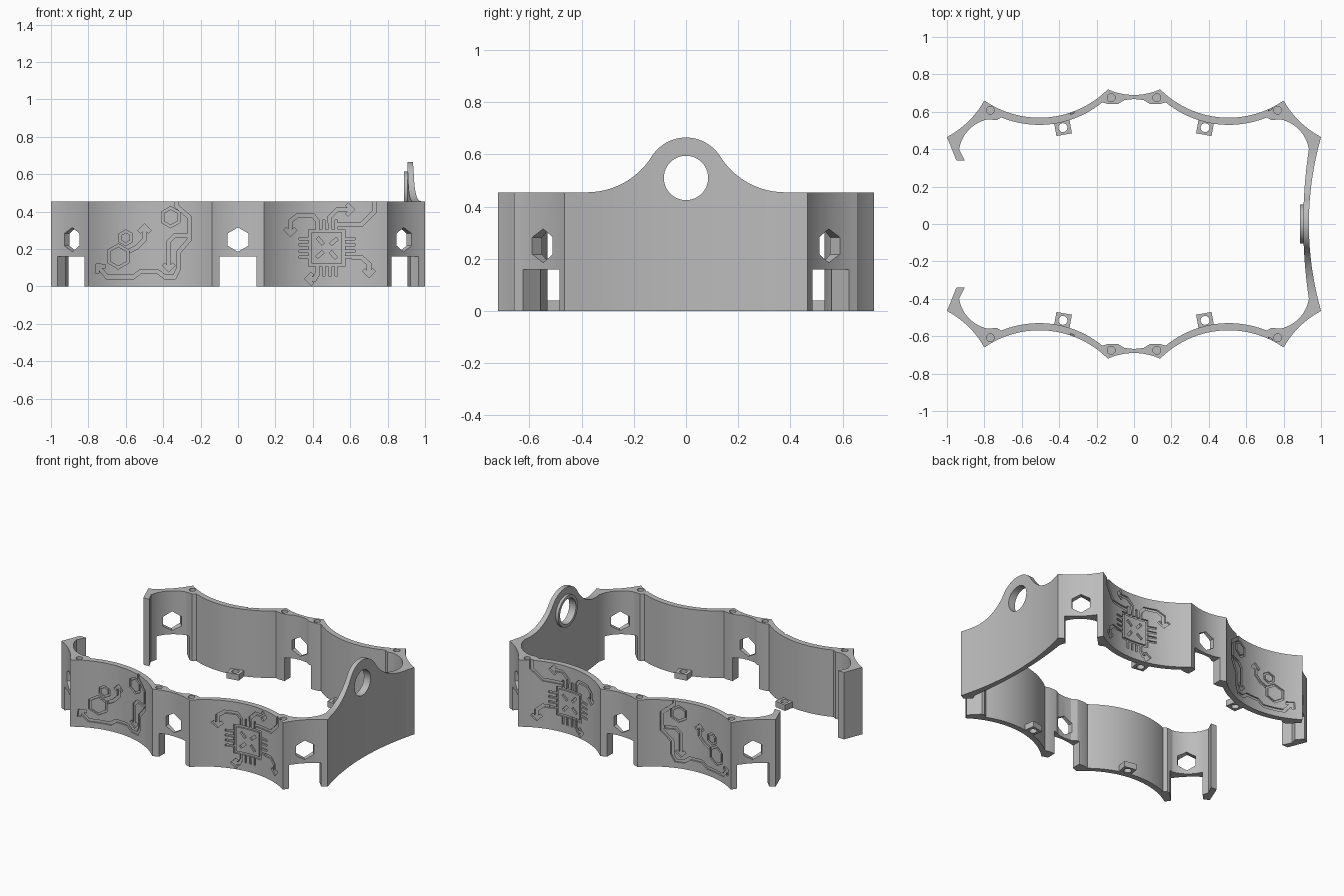
import bpy, bmesh, math
from mathutils import Vector, Matrix

if "Cube" in bpy.data.objects:
    bpy.data.objects.remove(bpy.data.objects["Cube"])

HEIGHT = 0.455
RING_Z, RING_R, HOLE_R = 0.51, 0.155, 0.085

grey = bpy.data.materials.new("grey plastic")
grey.use_nodes = True
grey.diffuse_color = (0.5, 0.5, 0.5, 1)
grey.node_tree.nodes["Principled BSDF"].inputs["Base Color"].default_value = (0.5, 0.5, 0.5, 1)


# ---- helpers ----
def arc(p, q, sag, n):
    """Circular arc from p to q, bulging to the left of the chord by sag."""
    p, q = Vector(p), Vector(q)
    c = (q - p).length
    d = (q - p) / c
    side = Vector((-d.y, d.x))
    h = 2 * math.atan(2 * sag / c)
    r = c / 2 / math.sin(h)
    angles = [-h + 2 * h * i / n for i in range(n + 1)]
    return [p + d * (c / 2 + r * math.sin(a)) + side * r * (math.cos(a) - math.cos(h)) for a in angles]


def ngon(x, y, r, n, start=0.0):
    return [(x + r * math.cos(start + math.tau * i / n), y + r * math.sin(start + math.tau * i / n))
            for i in range(n)]


def flip_x(points):
    return [Vector((-p[0], p[1])) for p in points]


def add_prism(bm, points, low, high, matrix=Matrix()):
    rings = [[bm.verts.new(matrix @ Vector((p[0], p[1], h))) for p in points] for h in (low, high)]
    bm.faces.new(rings[0][::-1])
    bm.faces.new(rings[1])
    for i in range(len(points)):
        j = (i + 1) % len(points)
        bm.faces.new((rings[0][i], rings[0][j], rings[1][j], rings[1][i]))


def make_object(name, bm):
    bmesh.ops.recalc_face_normals(bm, faces=bm.faces)
    mesh = bpy.data.meshes.new(name)
    bm.to_mesh(mesh)
    bm.free()
    obj = bpy.data.objects.new(name, mesh)
    bpy.context.scene.collection.objects.link(obj)
    return obj


def prism(name, points, low, high, matrix=Matrix()):
    bm = bmesh.new()
    add_prism(bm, points, low, high, matrix)
    return make_object(name, bm)


def carve(obj, cutter, operation="DIFFERENCE", overlap=False):
    cutter.hide_render = True
    mod = obj.modifiers.new("carve", "BOOLEAN")
    mod.operation, mod.solver, mod.object, mod.use_self = operation, "EXACT", cutter, overlap
    evaluated = obj.evaluated_get(bpy.context.evaluated_depsgraph_get())
    mesh = bpy.data.meshes.new_from_object(evaluated)
    obj.modifiers.clear()
    obj.data = mesh
    bpy.data.objects.remove(cutter)


def finish(obj):
    obj.data.materials.clear()
    obj.data.materials.append(grey)
    obj.data.shade_smooth()
    obj.data.set_sharp_from_angle(angle=math.radians(20))


def mirrored(obj, name, axis):
    mesh = obj.data.copy()
    mesh.transform(Matrix.Scale(-1, 4, axis))
    mesh.flip_normals()
    copy = bpy.data.objects.new(name, mesh)
    bpy.context.scene.collection.objects.link(copy)
    return copy


# ---- scalloped side wall ----
panel = arc((0.14, 0.72), (0.80, 0.66), -0.12, 24)
outer = (arc((-0.14, 0.72), (0.14, 0.72), -0.03, 12)[6:] + panel[1:]
         + arc((0.80, 0.66), (1, 0.465), -0.02, 10)[1:])
inner = ([(0, 0.668), (0.05, 0.663), (0.085, 0.642), (0.14, 0.642)]
         + arc((0.17, 0.65), (0.71, 0.57), -0.075, 24) + [(0.735, 0.555)]
         + arc((0.78, 0.56), (0.935, 0.40), 0.035, 12))
outline = (flip_x(outer)[::-1] + outer[1:] + [(0.983, 0.40)] + inner[::-1]
           + flip_x(inner)[1:] + [(-0.905, 0.34), (-0.95, 0.34)])
back_wall = prism("back_wall", outline, 0, HEIGHT)

# hexagon windows, leg notches and blind pin holes
bm = bmesh.new()
for x, y, slope in ((0, 0.68, 0), (0.893, 0.555, -0.70), (-0.893, 0.555, 0.70)):
    t = Vector((1, slope * 1.4 / 1.0)).normalized() if slope else Vector((1, 0))
    frame = Matrix(((t.x, 0, -t.y, x), (t.y, 0, t.x, y), (0, 1, 0, 0), (0, 0, 0, 1)))
    add_prism(bm, ngon(0, 0.25, 0.065, 6, math.pi / 2), -0.12, 0.1, frame)
    add_prism(bm, [(-0.1, -0.1), (0.1, -0.1), (0.1, 0.16), (-0.1, 0.16)], -0.12, 0.1, frame)
for x, y in ((0.122, 0.675), (0.768, 0.608)):
    for s in (1, -1):
        add_prism(bm, ngon(s * x, y, 0.021, 20), HEIGHT - 0.05, HEIGHT + 0.05)
carve(back_wall, make_object("wall_cutter", bm))


# ---- engraved circuit traces (x and z in hundredths) ----
def surface(x):
    x = min(max(abs(x), panel[0].x), panel[-1].x)
    for a, b in zip(panel, panel[1:]):
        if x <= b.x:
            return a.y + (b.y - a.y) * (x - a.x) / (b.x - a.x)
    return panel[-1].y


groove_bm = bmesh.new()
groove_count = 0


def groove(points, width=0.02, closed=False, arrow=False):
    global groove_count
    groove_count += 1
    extra = 0.0006 * (groove_count % 7)
    corners = [Vector(p) / 100 for p in points]
    if closed:
        corners.append(corners[0])
    path = []
    for a, b in zip(corners, corners[1:]):
        n = max(1, math.ceil((b - a).length / 0.03))
        path += [a.lerp(b, i / n) for i in range(n)]
    if not closed:
        path.append(corners[-1])
    rows, count = [], len(path)
    for i, p in enumerate(path):
        before = path[i - 1] if i or closed else None
        after = path[(i + 1) % count] if i < count - 1 or closed else None
        d1 = (p - before).normalized() if before else (after - p).normalized()
        d2 = (after - p).normalized() if after else d1
        n1 = Vector((-d1.y, d1.x))
        mitre = (n1 + Vector((-d2.y, d2.x))).normalized()
        offset = mitre * width / 2 / max(0.5, mitre.dot(n1))
        row = []
        for q, depth in ((p + offset, 0.02), (p - offset, 0.02), (p - offset, -0.01), (p + offset, -0.01)):
            shift = depth + math.copysign(extra, depth)
            row.append(groove_bm.verts.new((q.x, surface(q.x) + shift, q.y)))
        rows.append(row)
    for i in range(count if closed else count - 1):
        a, b = rows[i], rows[(i + 1) % count]
        for k in range(4):
            m = (k + 1) % 4
            groove_bm.faces.new((a[k], a[m], b[m], b[k]))
    if not closed:
        groove_bm.faces.new(rows[0][::-1])
        groove_bm.faces.new(rows[-1])
    if arrow:
        tip = Vector(points[0])
        d = (tip - Vector(points[1])).normalized() * 4
        groove([tip - Matrix.Rotation(s * math.pi / 4, 2) @ d for s in (1,)] + [tip]
               + [tip - Matrix.Rotation(-math.pi / 4, 2) @ d])


# network panel
groove([(-75, 11), (-70, 5), (-56, 5), (-52, 8), (-43, 8), (-39, 5), (-34, 5), (-32, 9),
        (-32, 18), (-26, 25), (-26, 37), (-33, 43), (-33, 48)], arrow=True)
groove([(-37, 9), (-37, 24), (-34, 27), (-27, 27)], arrow=True)
groove([(-50, 32), (-50, 25), (-54, 21), (-58, 19)], arrow=True)
for x, z, r in ((-64, 16, 6), (-60, 26, 3.5), (-36, 37, 5)):
    groove(ngon(x, z, r, 6, math.pi / 2), 0.013, closed=True)

# chip panel
cx, cz = 47.5, 20.5
groove([(cx - 9, cz - 9), (cx + 9, cz - 9), (cx + 9, cz + 9), (cx - 9, cz + 9)], 0.016, closed=True)
for turn in range(4):
    rot = Matrix.Rotation(turn * math.pi / 2, 2)
    centre = Vector((cx, cz))
    for k in (-5, -1.7, 1.7, 5):
        groove([centre + rot @ Vector((9, k)), centre + rot @ Vector((15, k))], 0.014)
    groove([centre + rot @ Vector((2, 2)), centre + rot @ Vector((5.5, 5))], 0.018)
groove([(28, 28), (28, 35), (32, 38), (40, 38), (42.5, 35)], arrow=True)
groove([(61, 41), (53, 41), (49, 37), (49, 34)], arrow=True)
groove([(73, 48), (73, 40), (66, 33), (53, 33)])
groove([(70, 6), (70, 12), (66, 15.5), (61, 15.5)], arrow=True)
groove([(37, 4), (41, 4), (42.5, 7)], arrow=True)
carve(back_wall, make_object("groove_cutter", groove_bm), overlap=True)
finish(back_wall)
front_wall = mirrored(back_wall, "front_wall", (0, 1, 0))

# ---- curved end plate with hanging ring ----
along_x = Matrix(((0, 0, 1, 0), (1, 0, 0, 0), (0, 1, 0, 0), (0, 0, 0, 1)))
ys = [-0.4 + 0.8 * i / 32 for i in range(33)]
plan = ([(0.935 + 0.065 * (y / 0.465) ** 2, y) for y in ys]
        + [(0.905 + 0.03 * (y / 0.4) ** 2, y) for y in reversed(ys)])
end_plate = prism("end_plate", plan, 0, 0.8)
flat_y = 0.38
drop = RING_Z - HEIGHT
fillet = (flat_y ** 2 + drop ** 2 - RING_R ** 2) / (2 * (RING_R + drop))
meet = math.atan2(fillet - drop, flat_y)
half = [(RING_R * math.cos(a), RING_Z + RING_R * math.sin(a))
        for a in (math.pi / 2 + (meet - math.pi / 2) * i / 14 for i in range(15))]
half += [(flat_y + fillet * math.cos(a), HEIGHT + fillet + fillet * math.sin(a))
         for a in (math.pi + meet + (math.pi / 2 - meet) * i / 14 for i in range(1, 15))]
half += [(0.45, HEIGHT), (0.45, -0.1)]
carve(end_plate, prism("plate_profile", flip_x(half)[::-1] + half[1:], 0.8, 1.1, along_x), "INTERSECT")
ring_rim = prism("ring_rim", ngon(0, RING_Z, 0.105, 48), 0.887, 0.92, along_x)
for obj in (end_plate, ring_rim):
    carve(obj, prism("ring_hole", ngon(0, RING_Z, HOLE_R, 48), 0.8, 1.1, along_x))
    finish(obj)

# ---- small eyelet clips inside the walls ----
place = Matrix.Translation((0.38, 0.515, 0)) @ Matrix.Rotation(math.radians(-10), 4, "Z")
clip = prism("back_left_clip", [(-0.042, -0.038), (0.042, -0.038), (0.042, 0.042), (-0.042, 0.042)],
             0, 0.04, place)
carve(clip, prism("clip_hole", ngon(0, 0, 0.024, 20), -0.1, 0.1, place))
finish(clip)
back_right_clip = mirrored(clip, "back_right_clip", (1, 0, 0))
mirrored(clip, "front_left_clip", (0, 1, 0))
mirrored(back_right_clip, "front_right_clip", (0, 1, 0))
